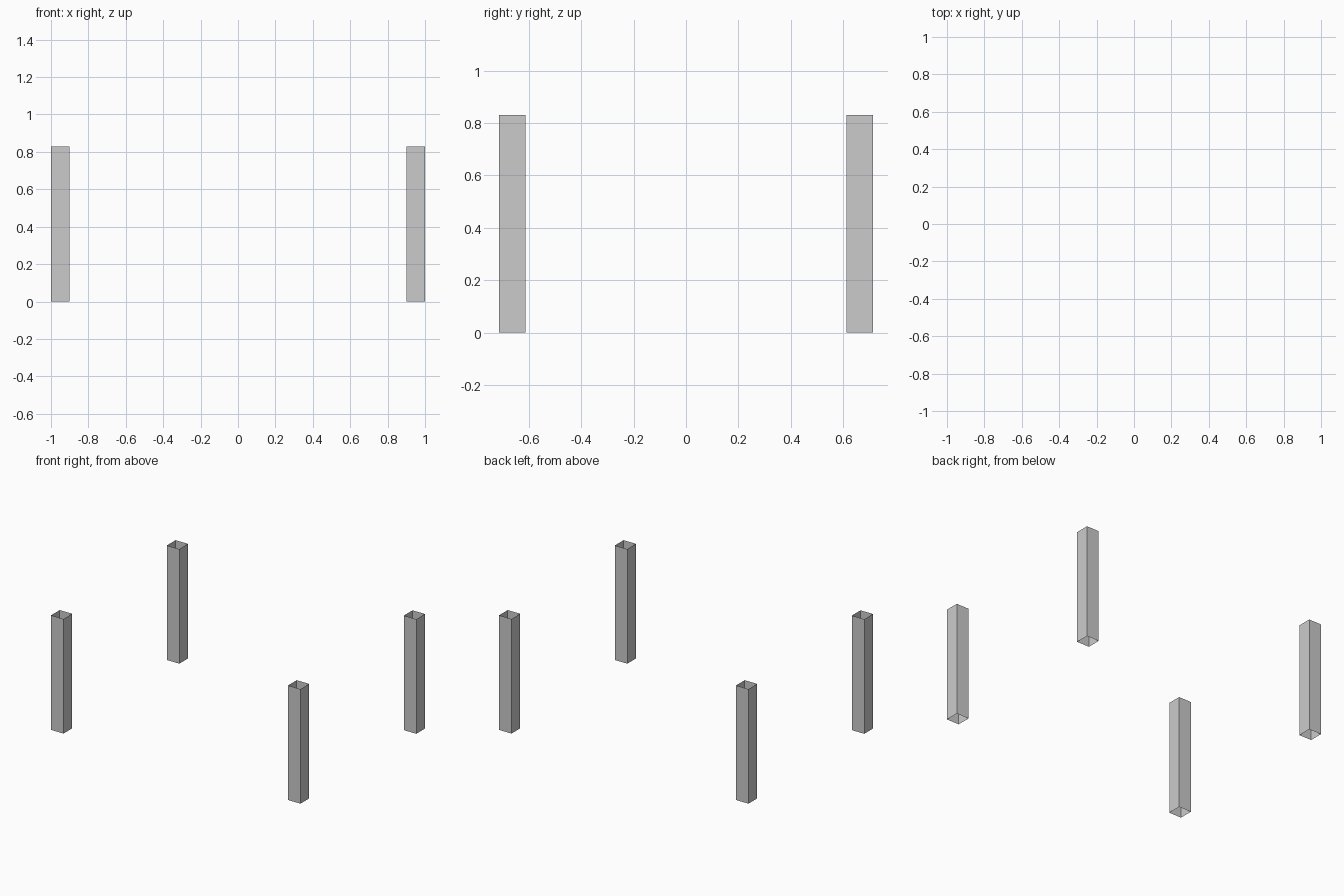
import bpy, bmesh

if "Cube" in bpy.data.objects:
    bpy.data.objects.remove(bpy.data.objects["Cube"])

WIDTH, HEIGHT = 0.10, 0.83
CX, CY = 0.95, 0.663   # leg centre offsets


def open_leg(name, cx, cy):
    """Square tube of four flat walls, open at top and bottom."""
    h = WIDTH / 2
    bm = bmesh.new()
    ring = [(-h, -h), (h, -h), (h, h), (-h, h)]
    low = [bm.verts.new((x, y, 0)) for x, y in ring]
    high = [bm.verts.new((x, y, HEIGHT)) for x, y in ring]
    for i in range(4):
        j = (i + 1) % 4
        bm.faces.new((low[i], low[j], high[j], high[i]))
    mesh = bpy.data.meshes.new(name)
    bm.to_mesh(mesh)
    bm.free()
    leg = bpy.data.objects.new(name, mesh)
    leg.location = (cx, cy, 0)
    bpy.context.collection.objects.link(leg)


# Four corner legs
for y_name, sy in (("front", -1), ("back", 1)):
    for x_name, sx in (("left", -1), ("right", 1)):
        open_leg(f"{y_name}_{x_name}_leg", sx * CX, sy * CY)
